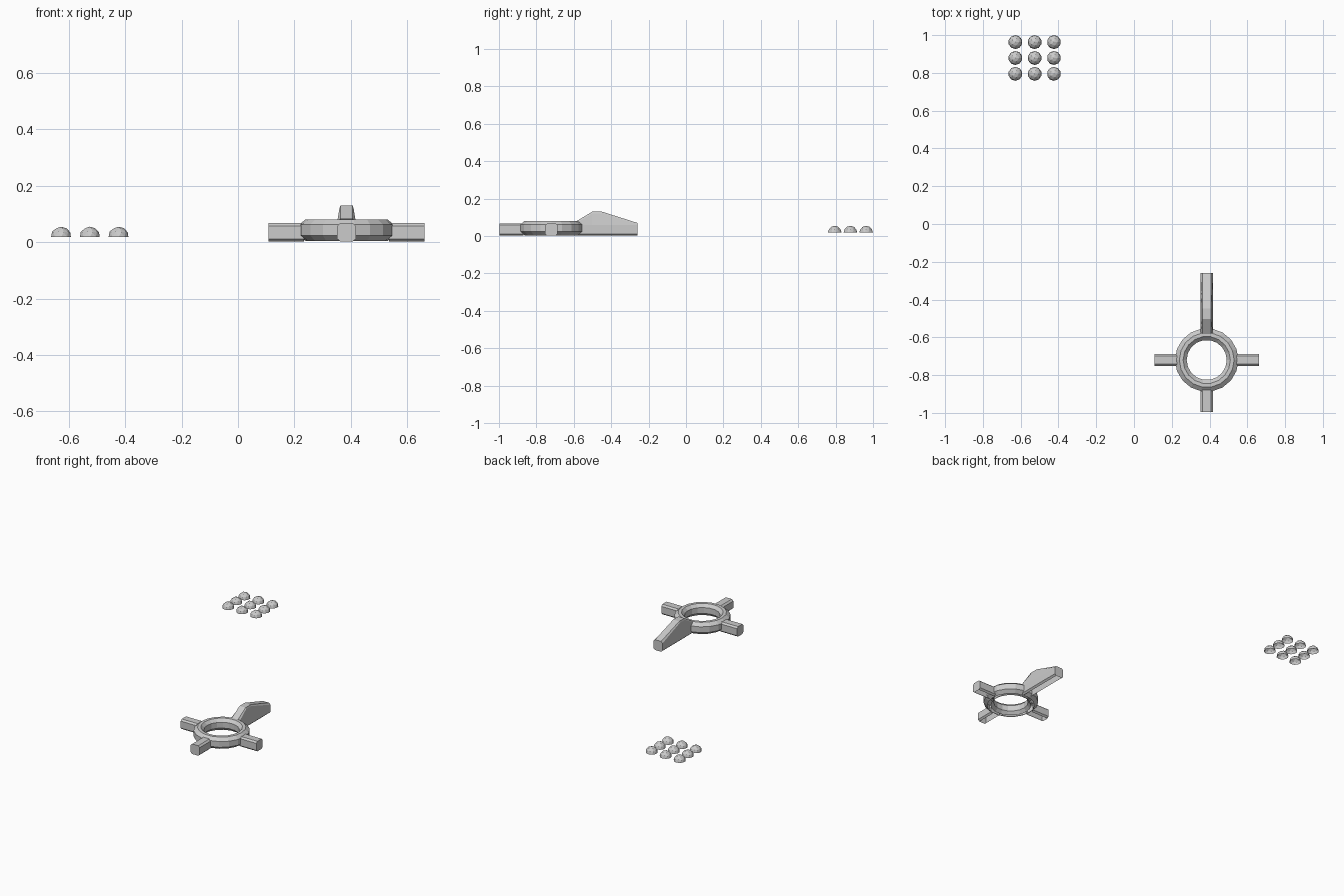
import bpy, bmesh
from math import sin, cos, pi
from mathutils import Matrix, Vector

if "Cube" in bpy.data.objects:
    bpy.data.objects.remove(bpy.data.objects["Cube"])

CX, CY = 0.385, -0.72   # hub centre


def finish(bm, name):
    bmesh.ops.recalc_face_normals(bm, faces=bm.faces)
    me = bpy.data.meshes.new(name)
    bm.to_mesh(me)
    bm.free()
    ob = bpy.data.objects.new(name, me)
    bpy.context.collection.objects.link(ob)
    return ob


def loft(name, sections, matrix, cap_start=False, cap_end=False, close=False):
    """Skin open cross-sections; close joins the last section to the first."""
    bm = bmesh.new()
    rows = [[bm.verts.new(matrix @ Vector(p)) for p in s] for s in sections]
    pairs = list(zip(rows, rows[1:]))
    if close:
        pairs.append((rows[-1], rows[0]))
    for a, b in pairs:
        for i in range(len(a) - 1):
            bm.faces.new((a[i], a[i + 1], b[i + 1], b[i]))
    if cap_start:
        bm.faces.new(rows[0])
    if cap_end:
        bm.faces.new(rows[-1])
    return finish(bm, name)


# Hub ring: bevelled section, open underneath
profile = [(0.145, 0.004), (0.168, 0.024), (0.168, 0.062), (0.145, 0.081),
           (0.125, 0.081), (0.106, 0.062), (0.106, 0.024), (0.125, 0.004)]
N = 18
loft("hub_ring",
     [[(r * cos(2 * pi * k / N), r * sin(2 * pi * k / N), z) for r, z in profile]
      for k in range(N)],
     Matrix.Translation((CX, CY, 0)), close=True)


# Arms: bevelled bars, open underneath, built along +y then turned into place
def bar_section(y, top=0.068, half_top=0.022):
    shoulder = top - 0.010
    half = 0.033 if top < 0.09 else half_top + 0.003
    right = [(0.022, 0.002), (0.033, 0.012), (0.033, 0.058),
             (half, shoulder), (half_top, top)]
    return [(x, y, z) for x, z in right] + [(-x, y, z) for x, z in reversed(right)]


for name, angle in (("left_arm", pi / 2), ("front_arm", pi), ("right_arm", -pi / 2)):
    loft(name, [bar_section(0.15), bar_section(0.276)],
         Matrix.Translation((CX, CY, 0)) @ Matrix.Rotation(angle, 4, 'Z'), cap_end=True)

# Long back arm with a raised fin
stations = [(0.138, 0.082), (0.218, 0.130), (0.272, 0.130), (0.461, 0.070)]
loft("back_fin_arm", [bar_section(y, top) for y, top in stations],
     Matrix.Translation((CX, CY, 0)), cap_end=True)

# Grid of nine half-sphere studs, open underneath
for i in range(3):
    for j in range(3):
        bm = bmesh.new()
        bmesh.ops.create_icosphere(bm, subdivisions=2, radius=0.037)
        bmesh.ops.bisect_plane(bm, geom=bm.verts[:] + bm.edges[:] + bm.faces[:],
                               plane_co=(0, 0, 0), plane_no=(0, 0, 1), clear_inner=True)
        bmesh.ops.translate(bm, verts=bm.verts,
                            vec=(-0.628 + 0.102 * i, 0.795 + 0.084 * j, 0.018))
        finish(bm, f"stud_{i}_{j}")
